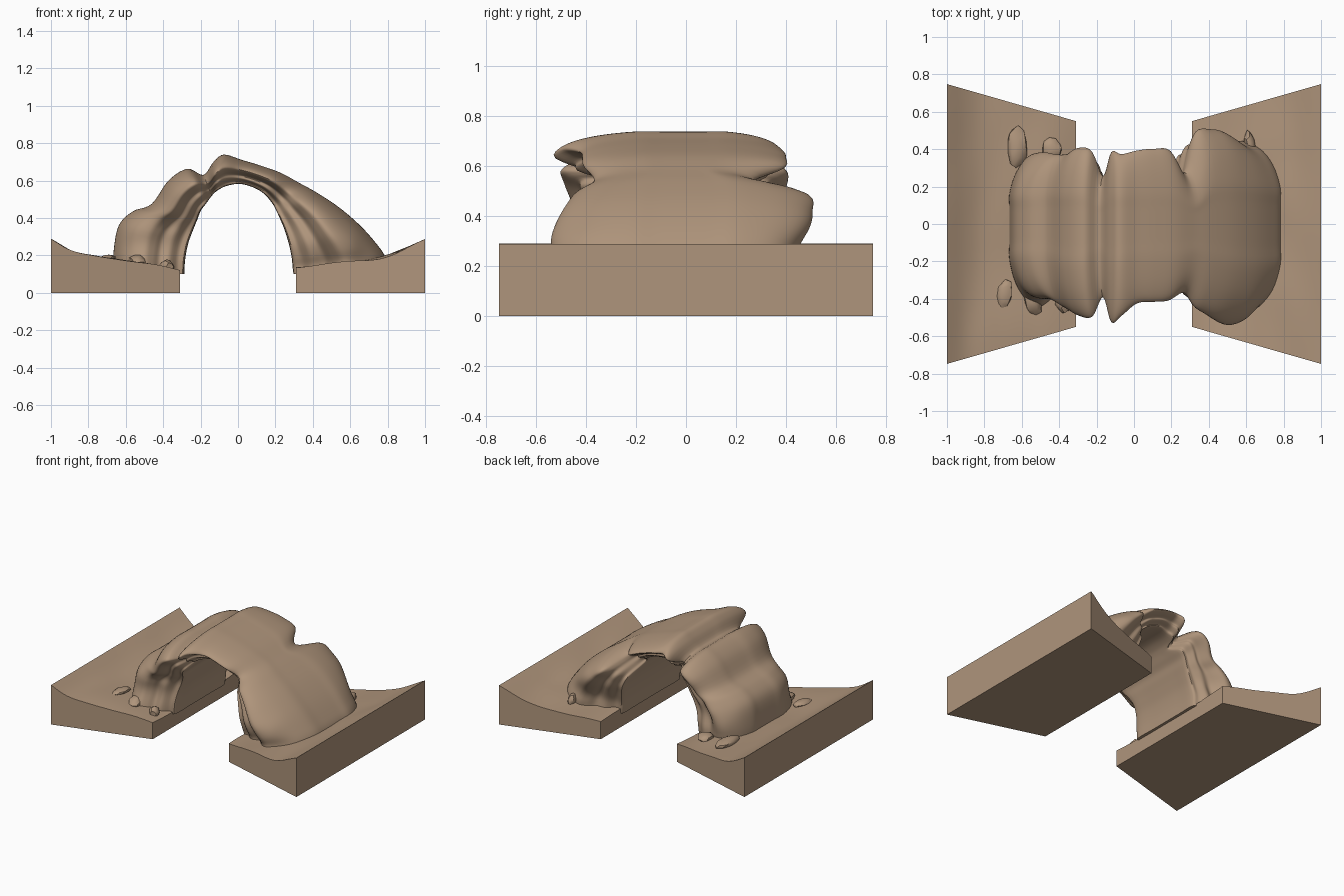
import bpy, bmesh, math, random
from mathutils import Vector, noise

if "Cube" in bpy.data.objects:
    bpy.data.objects.remove(bpy.data.objects["Cube"])

random.seed(4)
mat = bpy.data.materials.new("sandstone")
mat.diffuse_color = (0.43, 0.30, 0.20, 1)
mat.use_nodes = True
mat.node_tree.nodes["Principled BSDF"].inputs["Base Color"].default_value = mat.diffuse_color


def finish(name, bm, angle=40):
    bmesh.ops.recalc_face_normals(bm, faces=bm.faces)
    me = bpy.data.meshes.new(name)
    bm.to_mesh(me)
    bm.free()
    ob = bpy.data.objects.new(name, me)
    bpy.context.collection.objects.link(ob)
    me.materials.append(mat)
    bpy.ops.object.select_all(action='DESELECT')
    ob.select_set(True)
    bpy.context.view_layer.objects.active = ob
    bpy.ops.object.shade_smooth_by_angle(angle=math.radians(angle))
    return ob


def spline(pts, steps):
    """Catmull-Rom through tuples of any length."""
    out = []
    n = len(pts)
    for i in range(n - 1):
        a, b, c, d = pts[max(i - 1, 0)], pts[i], pts[i + 1], pts[min(i + 2, n - 1)]
        for k in range(steps):
            t = k / steps
            out.append(tuple(
                0.5 * (2 * q + (r - p) * t + (2 * p - 5 * q + 4 * r - s) * t * t
                       + (3 * q - p - 3 * r + s) * t ** 3)
                for p, q, r, s in zip(a, b, c, d)))
    out.append(tuple(pts[-1]))
    return out


def lookup(table, x):
    for (x0, z0), (x1, z1) in zip(table, table[1:]):
        if x <= x1:
            return z0 + (z1 - z0) * (x - x0) / (x1 - x0)
    return table[-1][1]


# Ground slabs: tapered blocks with a gently rolling top
LEFT = spline([(-1, .29), (-.9, .232), (-.77, .19), (-.62, .165), (-.45, .145), (-.31, .122)], 6)
RIGHT = spline([(.31, .13), (.45, .15), (.6, .16), (.72, .175), (.85, .215), (1, .288)], 6)


def height(x, y):
    base = lookup(LEFT if x < 0 else RIGHT, x)
    fade = min(1, (1 - abs(x)) * 6)
    return base + fade * .02 * noise.noise(Vector((x * 4, y * 2.5, 1.7)))


def slab(name, x0, x1):
    bm = bmesh.new()
    nx, ny = 26, 30
    top, bot = [], []
    for i in range(nx + 1):
        x = x0 + (x1 - x0) * i / nx
        half = .55 + .198 * (abs(x) - .31) / .69
        ys = [half * (2 * j / ny - 1) for j in range(ny + 1)]
        top.append([bm.verts.new((x, y, height(x, y))) for y in ys])
        bot.append([bm.verts.new((x, y, 0)) for y in ys])
    for g in (top, bot):
        for i in range(nx):
            for j in range(ny):
                bm.faces.new((g[i][j], g[i + 1][j], g[i + 1][j + 1], g[i][j + 1]))
    for i in range(nx):
        for j in (0, ny):
            bm.faces.new((top[i][j], top[i + 1][j], bot[i + 1][j], bot[i][j]))
    for j in range(ny):
        for i in (0, nx):
            bm.faces.new((top[i][j], top[i][j + 1], bot[i][j + 1], bot[i][j]))
    finish(name, bm)


slab("ground_left", -1, -.31)
slab("ground_right", .31, 1)

# Rock arch stations: outer x, z, inner x, z, front reach, back reach
STATIONS = [
    (-.665, .10, -.29, .10, .44, .37),
    (-.663, .22, -.285, .18, .44, .38),
    (-.635, .36, -.27, .26, .42, .37),
    (-.56, .435, -.245, .33, .41, .37),
    (-.46, .475, -.22, .39, .44, .38),
    (-.37, .60, -.20, .44, .49, .39),
    (-.27, .662, -.17, .48, .49, .38),
    (-.185, .63, -.14, .52, .37, .25),
    (-.13, .70, -.11, .548, .50, .38),
    (-.075, .738, -.06, .573, .47, .37),
    (.02, .71, .01, .583, .43, .39),
    (.12, .68, .08, .565, .425, .39),
    (.23, .64, .14, .53, .42, .38),
    (.33, .585, .19, .47, .37, .25),
    (.42, .535, .22, .41, .45, .47),
    (.54, .455, .25, .34, .50, .51),
    (.65, .36, .275, .26, .53, .48),
    (.735, .265, .29, .19, .52, .45),
    (.785, .19, .295, .14, .50, .44),
    (.80, .10, .30, .10, .50, .43)]
# Half cross section: depth from outer to inner skin, sideways reach
HALF = spline([(0, 0), (0, .22), (0, .44), (.09, .72), (.24, .92), (.42, 1), (.55, .93),
               (.65, .84), (.78, .84), (.9, .74), (1, .70), (1, .35), (1, 0)], 4)

bm = bmesh.new()
rings = []
for ox, oz, ix, iz, yf, yb in spline(STATIONS, 5):
    ring = []
    for side, reach, sec in ((-1, yf, HALF[:-1]), (1, yb, HALF[:0:-1])):
        for u, w in sec:
            p = Vector((ox + (ix - ox) * u, side * reach * w, oz + (iz - oz) * u))
            rough = math.sin(math.pi * min(max(u, 0), 1))   # only the weathered flanks
            n = noise.noise(Vector((p.x * 5, side * 3, p.z * 6)))
            p.y += side * rough * .045 * n
            ring.append(bm.verts.new(p))
    rings.append(ring)
for a, b in zip(rings, rings[1:]):
    m = len(a)
    for k in range(m):
        bm.faces.new((a[k], a[(k + 1) % m], b[(k + 1) % m], b[k]))
bm.faces.new(rings[0])
bm.faces.new(rings[-1])
finish("rock_arch", bm, 50)

# Loose boulders: x, y, size x, size y, size z, turn
BOULDERS = [(-.54, -.38, .05, .11, .04, .15), (-.38, -.43, .035, .05, .035, .4),
            (-.69, -.37, .04, .08, .018, -.2), (-.625, .41, .055, .115, .03, -.05),
            (-.44, .40, .05, .06, .03, .2), (.62, .43, .03, .07, .04, .2)]
for i, (x, y, sx, sy, sz, turn) in enumerate(BOULDERS):
    bm = bmesh.new()
    bmesh.ops.create_icosphere(bm, subdivisions=2, radius=1)
    for v in bm.verts:
        q = v.co * (1 + .25 * noise.noise(v.co * 1.5 + Vector((i * 7, 0, 0))))
        px, py = q.x * sx, q.y * sy
        v.co = (x + px * math.cos(turn) - py * math.sin(turn),
                y + px * math.sin(turn) + py * math.cos(turn),
                height(x, y) + .008 + q.z * sz)
    finish(f"boulder_{i + 1}", bm, 35)
